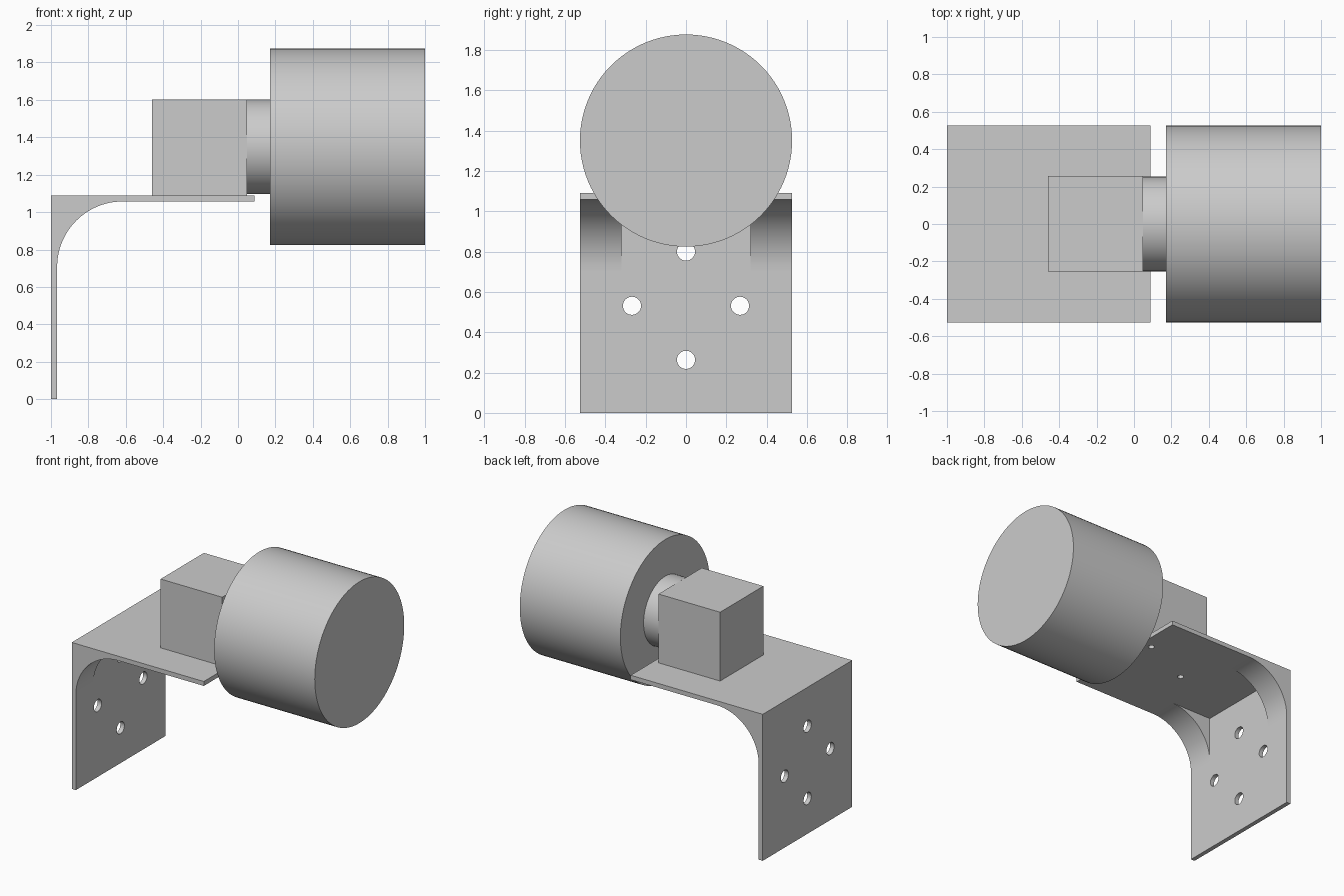
import bpy, bmesh
from math import sin, cos, pi
from mathutils import Matrix

if "Cube" in bpy.data.objects:
    bpy.data.objects.remove(bpy.data.objects["Cube"])

W = 0.526       # half width of bracket and radius of drum
T = 0.033       # sheet thickness
TOP = 1.09      # top of bracket
AXIS_Z = 1.35   # drum axis height


def finish(name, bm):
    bmesh.ops.recalc_face_normals(bm, faces=bm.faces)
    mesh = bpy.data.meshes.new(name)
    bm.to_mesh(mesh)
    bm.free()
    obj = bpy.data.objects.new(name, mesh)
    bpy.context.collection.objects.link(obj)
    return obj


def smooth(obj):
    bpy.ops.object.select_all(action='DESELECT')
    obj.select_set(True)
    bpy.context.view_layer.objects.active = obj
    bpy.ops.object.shade_smooth_by_angle(angle=0.52)


def extrude_profile(name, pts, y0, y1):
    bm = bmesh.new()
    face = bm.faces.new([bm.verts.new((x, y0, z)) for x, z in pts])
    res = bmesh.ops.extrude_face_region(bm, geom=[face])
    verts = [v for v in res['geom'] if isinstance(v, bmesh.types.BMVert)]
    bmesh.ops.translate(bm, verts=verts, vec=(0, y1 - y0, 0))
    return finish(name, bm)


def add_cylinder(bm, center, r, length, axis, segs):
    rot = Matrix.Rotation(pi / 2, 4, 'Y') if axis == 'X' else Matrix()
    bmesh.ops.create_cone(bm, cap_ends=True, segments=segs, radius1=r, radius2=r,
                          depth=length, matrix=Matrix.Translation(center) @ rot)


def cylinder_x(name, x0, x1, r):
    bm = bmesh.new()
    add_cylinder(bm, ((x0 + x1) / 2, 0, AXIS_Z), r, x1 - x0, 'X', 96)
    obj = finish(name, bm)
    smooth(obj)
    return obj


# L-shaped sheet bracket
bracket = extrude_profile("bracket", [
    (-1, 0), (-1 + T, 0), (-1 + T, TOP - T), (0.087, TOP - T), (0.087, TOP), (-1, TOP)], -W, W)

# Screw holes: diamond in the wall, triangle under the motor block
bm = bmesh.new()
for y, z in [(0, 0.263), (0, 0.8), (-0.268, 0.531), (0.268, 0.531)]:
    add_cylinder(bm, (-1 + T / 2, y, z), 0.045, 0.1, 'X', 32)
for x, y in [(-0.43, 0), (0, 0.19), (0, -0.19)]:
    add_cylinder(bm, (x, y, TOP - T / 2), 0.022, 0.1, 'Z', 24)
cutter = finish("hole_cutter", bm)
cutter.hide_render = True
cutter.hide_set(True)
mod = bracket.modifiers.new("holes", 'BOOLEAN')
mod.operation = 'DIFFERENCE'
mod.solver = 'EXACT'
mod.object = cutter

# Curved corner gussets on both edges
R = 0.35
cx, cz = -1 + T + R, TOP - T - R
arc = [(cx - R * cos(a), cz + R * sin(a)) for a in (i * pi / 48 for i in range(25))]
for name, y0, y1 in [("gusset_front", -W, -0.32), ("gusset_back", 0.32, W)]:
    smooth(extrude_profile(name, [(-1 + T, TOP - T)] + arc, y0, y1))

# Motor block, neck and drum
extrude_profile("motor_block", [(-0.46, TOP), (0.047, TOP), (0.047, 1.602), (-0.46, 1.602)],
                -0.253, 0.256)
cylinder_x("neck", 0.047, 0.172, 0.253)
cylinder_x("drum", 0.172, 1.0, W)
